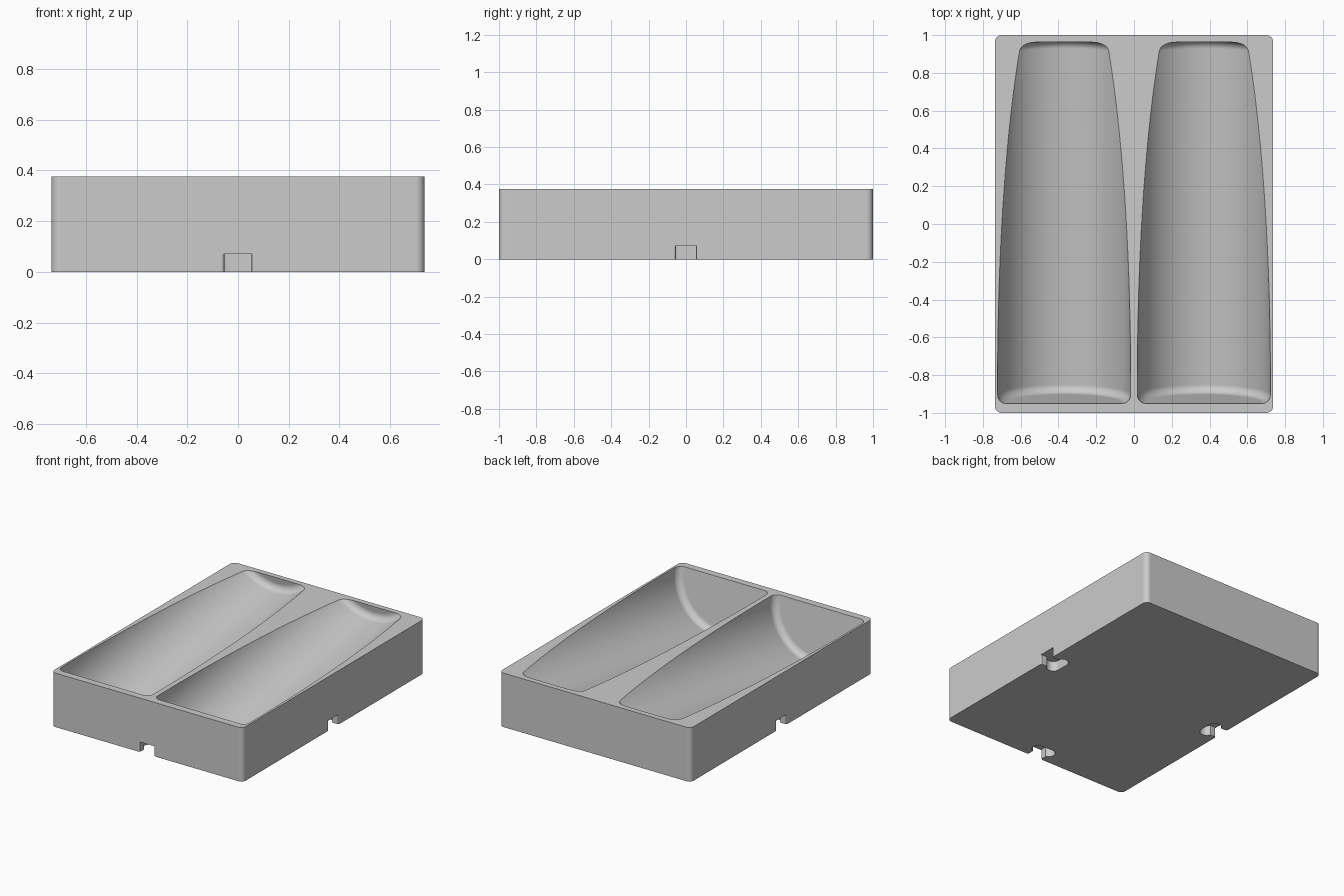
import bpy, bmesh, math
from mathutils import Matrix, Vector

old = bpy.data.objects.get("Cube")
if old:
    bpy.data.objects.remove(old)

HALF_X, HALF_Y, HEIGHT = 0.736, 1.0, 0.375

grey = bpy.data.materials.new("light_grey")
grey.use_nodes = True
grey.diffuse_color = (0.6, 0.6, 0.6, 1)
grey.node_tree.nodes["Principled BSDF"].inputs["Base Color"].default_value = (0.6, 0.6, 0.6, 1)


def make_object(name, bm):
    bmesh.ops.recalc_face_normals(bm, faces=bm.faces)
    mesh = bpy.data.meshes.new(name)
    bm.to_mesh(mesh)
    bm.free()
    mesh.materials.append(grey)
    obj = bpy.data.objects.new(name, mesh)
    bpy.context.collection.objects.link(obj)
    return obj


def scoop_cutter(x):
    """Tilted cylinder with rounded ends, rising towards the back."""
    radius, start, end = 0.352, -0.129, 1.762
    bm = bmesh.new()
    bmesh.ops.create_cone(bm, cap_ends=True, segments=128, radius1=radius,
                          radius2=radius, depth=end - start)
    rims = [e for e in bm.edges if abs(e.verts[0].co.z - e.verts[1].co.z) < 0.001]
    bmesh.ops.bevel(bm, geom=rims, offset=0.045, segments=8, profile=0.5, affect='EDGES')
    tilt = math.atan(0.152)
    bm.transform(Matrix.Translation((x, -0.82, HEIGHT))
                 @ Matrix.Rotation(tilt - math.pi / 2, 4, 'X')
                 @ Matrix.Translation((0, 0, (start + end) / 2)))
    return make_object("scoop_cutter", bm)


def notch_cutter(angle, distance):
    """T-shaped connector socket with round lobes, cut into one side."""
    half = [(0.067, -0.05), (0.067, 0), (0.061, 0.002), (0.056, 0.006), (0.054, 0.013)]
    for i in range(17):
        a = math.radians(-72 + 162 * i / 16)
        half.append((0.04 + 0.045 * math.cos(a), 0.09 + 0.045 * math.sin(a)))
    outline = half + [(-u, v) for u, v in reversed(half)]
    bm = bmesh.new()
    face = bm.faces.new([bm.verts.new((u, v - distance, -0.05)) for u, v in outline])
    top = bmesh.ops.extrude_face_region(bm, geom=[face])
    bmesh.ops.translate(bm, vec=Vector((0, 0, 0.12)),
                        verts=[g for g in top["geom"] if isinstance(g, bmesh.types.BMVert)])
    bm.transform(Matrix.Rotation(angle, 4, 'Z'))
    return make_object("notch_cutter", bm)


# Tray block with rounded upright corners
bm = bmesh.new()
bmesh.ops.create_cube(bm, size=1)
bm.transform(Matrix.Translation((0, 0, HEIGHT / 2))
             @ Matrix.Diagonal((2 * HALF_X, 2 * HALF_Y, HEIGHT, 1)))
uprights = [e for e in bm.edges if abs(e.verts[0].co.z - e.verts[1].co.z) > 0.1]
bmesh.ops.bevel(bm, geom=uprights, offset=0.035, segments=8, profile=0.5, affect='EDGES')
tray = make_object("tray", bm)

# Two scoops side by side, and a socket in the middle of each side
cutters = [scoop_cutter(x) for x in (-0.37, 0.37)]
for i in range(4):
    cutters.append(notch_cutter(i * math.pi / 2, HALF_X if i % 2 else HALF_Y))

bpy.ops.object.select_all(action='DESELECT')
bpy.context.view_layer.objects.active = tray
tray.select_set(True)
for cutter in cutters:
    cutter.hide_render = True
    mod = tray.modifiers.new("cut", 'BOOLEAN')
    mod.operation = 'DIFFERENCE'
    mod.solver = 'EXACT'
    mod.object = cutter
    bpy.ops.object.modifier_apply(modifier=mod.name)
    bpy.data.objects.remove(cutter)

# Smooth curves with crisp edges and flat walls
bpy.ops.object.shade_smooth_by_angle(angle=math.radians(30))
weighted = tray.modifiers.new("flat_walls", 'WEIGHTED_NORMAL')
weighted.keep_sharp = True
